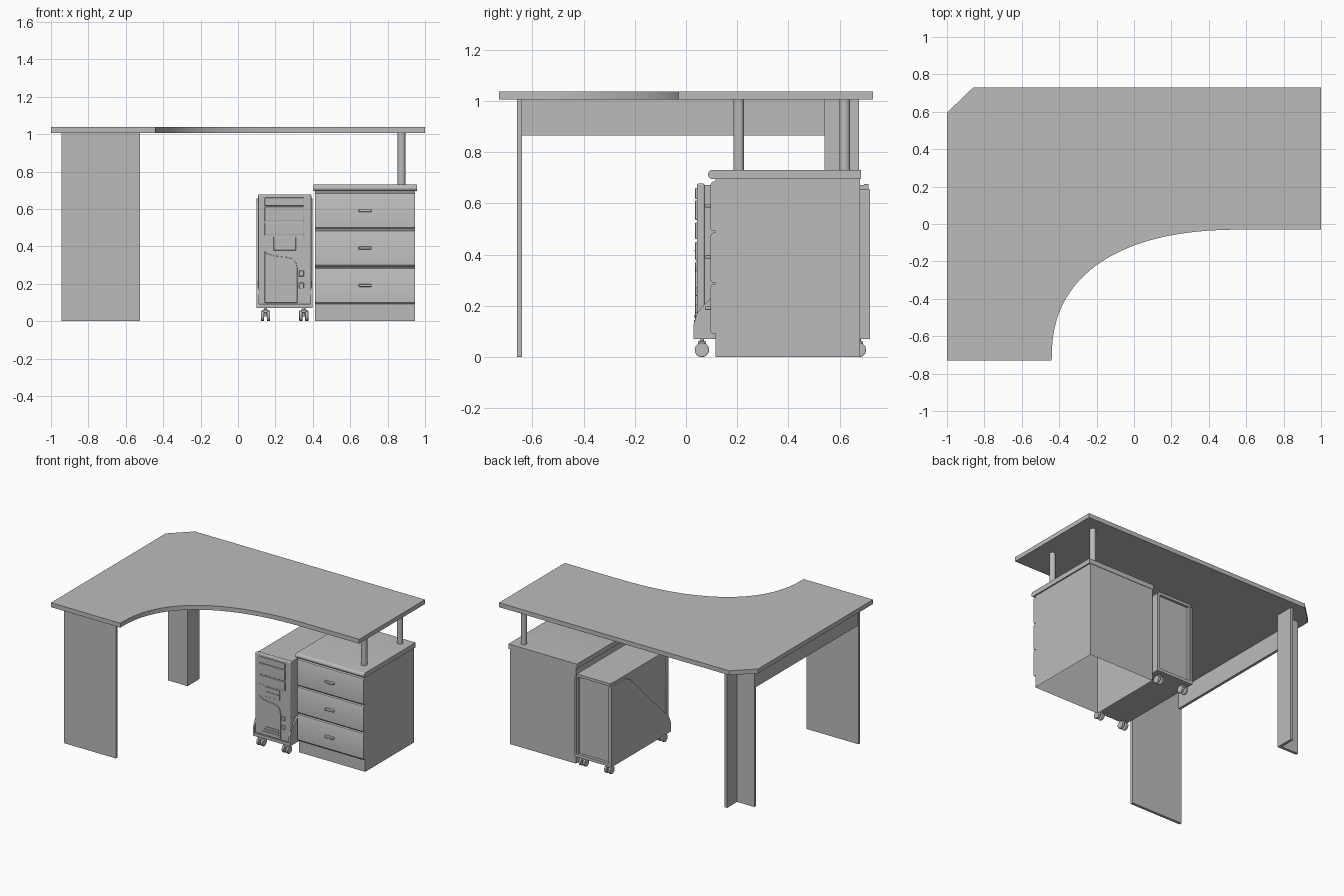
import bpy, bmesh, math

if "Cube" in bpy.data.objects:
    bpy.data.objects.remove(bpy.data.objects["Cube"])

grey = bpy.data.materials.new("plain grey")
grey.diffuse_color = (0.5, 0.5, 0.5, 1)
grey.use_nodes = True
grey.node_tree.nodes["Principled BSDF"].inputs["Base Color"].default_value = grey.diffuse_color


def finish(name, bm, bevel=0, segments=3):
    bmesh.ops.recalc_face_normals(bm, faces=bm.faces)
    me = bpy.data.meshes.new(name)
    bm.to_mesh(me)
    bm.free()
    me.materials.append(grey)
    ob = bpy.data.objects.new(name, me)
    bpy.context.collection.objects.link(ob)
    bpy.ops.object.select_all(action='DESELECT')
    bpy.context.view_layer.objects.active = ob
    ob.select_set(True)
    if bevel:
        mod = ob.modifiers.new("bevel", 'BEVEL')
        mod.width, mod.segments = bevel, segments
    bpy.ops.object.shade_smooth_by_angle(angle=math.radians(35))
    return ob


def prism(name, pts, axis, lo, hi, bevel=0):
    """Extrude a 2D outline along an axis; outline uses the other two axes."""
    def place(p, d):
        v = list(p)
        v.insert("xyz".index(axis), d)
        return v
    bm = bmesh.new()
    face = bm.faces.new([bm.verts.new(place(p, lo)) for p in pts])
    top = bmesh.ops.extrude_face_region(bm, geom=[face], use_keep_orig=True)["geom"]
    for v in (g for g in top if isinstance(g, bmesh.types.BMVert)):
        v.co["xyz".index(axis)] = hi
    return finish(name, bm, bevel)


def box(name, x, y, z, bevel=0):
    return prism(name, [(x[0], y[0]), (x[1], y[0]), (x[1], y[1]), (x[0], y[1])],
                 'z', z[0], z[1], bevel)


def disc(cu, cv, r, n=24):
    return [(cu + r * math.cos(i * math.tau / n), cv + r * math.sin(i * math.tau / n))
            for i in range(n)]


# Corner desk top with swept inner edge and clipped back corner
sweep = []
for i in range(33):
    t = i / 32 * math.pi / 2
    sweep.append((0.6 - 1.04 * abs(math.cos(t)) ** (2 / 2.4),
                  -0.73 + 0.70 * abs(math.sin(t)) ** (2 / 2.4)))
prism("desk_top", [(-1, -0.73)] + sweep + [(1, -0.03), (1, 0.73), (-0.86, 0.73), (-1, 0.595)],
      'z', 1.005, 1.037)

# Supports: end panel, apron, angled corner leg
box("end_panel", (-0.945, -0.525), (-0.66, -0.64), (0, 1.005))
box("side_apron", (-0.94, -0.92), (-0.64, 0.54), (0.865, 1.005))
prism("corner_leg", [(-0.945, 0.54), (-0.785, 0.54), (-0.785, 0.675), (-0.805, 0.675),
                     (-0.805, 0.56), (-0.945, 0.56)], 'z', 0, 1.005)

# Round posts over the drawer cabinet
for y in (0.206, 0.62):
    prism("round_post", disc(0.875, y, 0.021), 'z', 0.73, 1.005)

# Drawer cabinet: carcass open underneath
bm = bmesh.new()
bmesh.ops.create_cube(bm, size=1)
for v in bm.verts:
    v.co = (0.68 + v.co.x * 0.535, 0.3975 + v.co.y * 0.565, 0.3475 + v.co.z * 0.695)
bmesh.ops.delete(bm, geom=[min(bm.faces, key=lambda f: f.calc_center_median().z)],
                 context='FACES_ONLY')
finish("cabinet_carcass", bm)

# Cabinet top with a rounded nose
nose = [(0.103 - 0.0175 * math.sin(a), 0.7125 + 0.0175 * math.cos(a))
        for a in (i * math.pi / 10 for i in range(11))]
prism("cabinet_top", nose + [(0.683, 0.695), (0.683, 0.73)], 'x', 0.403, 0.957)

# Three drawers with softened edges and small pulls
for z in (0.092, 0.292, 0.492):
    h = 0.194
    prism("drawer_front", [(0.115, z), (0.102, z), (0.096, z + 0.008), (0.096, z + h - 0.012),
                           (0.100, z + h - 0.004), (0.108, z + h), (0.115, z + h)],
          'x', 0.412, 0.9475)
    box("drawer_pull", (0.645, 0.715), (0.074, 0.097), (z + 0.092, z + 0.106), 0.005)

# Computer case: body, top lip and rear frame
box("case_body", (0.113, 0.387), (0.072, 0.695), (0.09, 0.672))
box("case_bezel", (0.108, 0.392), (0.042, 0.072), (0.09, 0.677), 0.006)
box("case_rear_top", (0.113, 0.387), (0.695, 0.713), (0.655, 0.675))
for x in (0.113, 0.375):
    box("case_rear_side", (x, x + 0.012), (0.695, 0.713), (0.09, 0.655))

# Rolling stand: curved side plates and tray
side = [(0.718, 0.07), (0.718, 0.655), (0.55, 0.655), (0.50, 0.63), (0.45, 0.58), (0.14, 0.27),
        (0.08, 0.215), (0.045, 0.175), (0.03, 0.13), (0.03, 0.07)]
for x in (0.100, 0.387):
    prism("stand_side", side, 'x', x, x + 0.011)
box("stand_tray", (0.111, 0.387), (0.032, 0.716), (0.07, 0.092))

# Twin wheel casters
for x in (0.147, 0.352):
    for y in (0.062, 0.675):
        for dx in (-0.025, 0.007):
            prism("caster_wheel", disc(y, 0.028, 0.028), 'x', x + dx, x + dx + 0.018, 0.004)
        box("caster_fork", (x - 0.016, x + 0.016), (y - 0.016, y + 0.016), (0.044, 0.062), 0.004)
        prism("caster_stem", disc(x, y, 0.008, 12), 'z', 0.025, 0.07)

# Bezel relief: drive covers, slot and bay
F = (0.036, 0.045)
box("drive_cover", (0.142, 0.353), F, (0.535, 0.612), 0.003)
box("drive_cover", (0.142, 0.353), F, (0.617, 0.660), 0.003)
box("bay_cover", (0.142, 0.353), F, (0.460, 0.526), 0.003)
box("disk_slot", (0.190, 0.310), F, (0.378, 0.450), 0.003)
box("disk_slit", (0.205, 0.300), (0.033, 0.040), (0.412, 0.418))

# Bezel relief: lower swoop panel, buttons and vents
prism("swoop_panel", [(0.142, 0.098), (0.318, 0.098), (0.318, 0.28), (0.312, 0.31),
                      (0.295, 0.332), (0.26, 0.342), (0.19, 0.350), (0.155, 0.362),
                      (0.142, 0.375)], 'y', 0.036, 0.045, 0.003)
for z in (0.255, 0.190):
    box("front_button", (0.326, 0.352), F, (z - 0.016, z + 0.016), 0.004)
for i in range(3):
    z = 0.118 + i * 0.018
    box("vent_bar", (0.175 + i * 0.012, 0.305), (0.031, 0.038), (z, z + 0.008))
